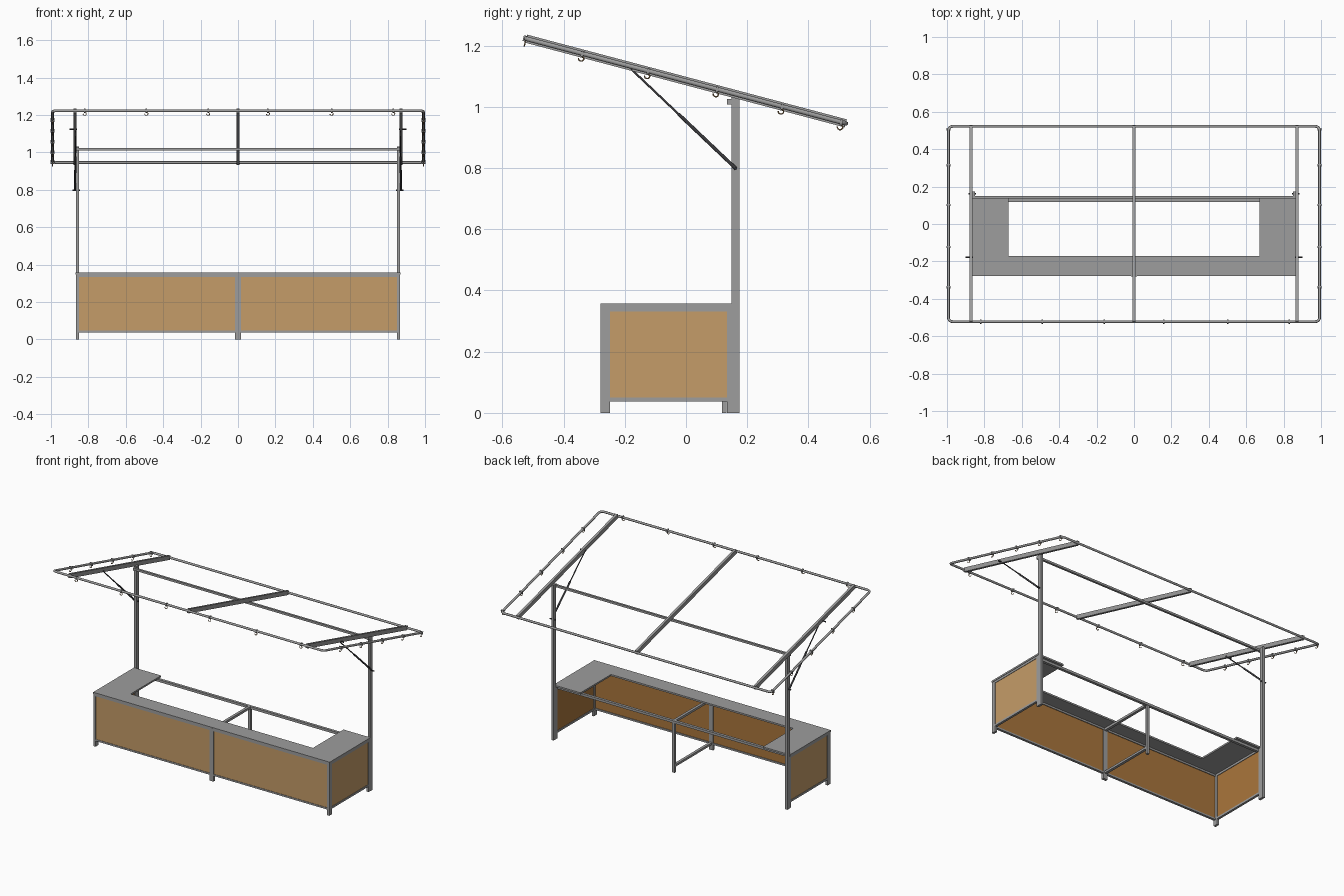
import bpy, bmesh, math
from mathutils import Matrix, Vector

if "Cube" in bpy.data.objects:
    bpy.data.objects.remove(bpy.data.objects["Cube"])


def material(name, rgb):
    m = bpy.data.materials.new(name)
    m.diffuse_color = (*rgb, 1)
    m.use_nodes = True
    m.node_tree.nodes["Principled BSDF"].inputs["Base Color"].default_value = m.diffuse_color
    return m


STEEL = material("grey steel", (0.34, 0.34, 0.34))
WOOD_OUT = material("light wood", (0.56, 0.335, 0.14))
WOOD_IN = material("dark wood", (0.40, 0.18, 0.045))
DARK = material("dark metal", (0.045, 0.045, 0.05))
BRASS = material("brown hook", (0.36, 0.22, 0.10))

# Roof plane: local coordinates tilted down toward the back
TILT = math.atan(0.265)
ROOF = Matrix.Translation((0, 0.0, 1.084)) @ Matrix.Rotation(-TILT, 4, 'X')


def finish(name, bm, mat):
    me = bpy.data.meshes.new(name)
    bm.to_mesh(me)
    bm.free()
    me.materials.append(mat)
    ob = bpy.data.objects.new(name, me)
    bpy.context.collection.objects.link(ob)
    return ob


def box(name, x, y, z, mat, matrix=Matrix()):
    """Box from (min, max) ranges along each axis."""
    size = [abs(r[1] - r[0]) for r in (x, y, z)]
    mid = [(r[0] + r[1]) / 2 for r in (x, y, z)]
    bm = bmesh.new()
    bmesh.ops.create_cube(bm, size=1, matrix=matrix @ Matrix.Translation(mid)
                          @ Matrix.Diagonal((*size, 1)))
    return finish(name, bm, mat)


def rod(name, a, b, r, mat, sides=12):
    a, b = Vector(a), Vector(b)
    d = b - a
    bm = bmesh.new()
    bmesh.ops.create_cone(bm, cap_ends=True, segments=sides, radius1=r, radius2=r, depth=d.length,
                          matrix=Matrix.Translation((a + b) / 2) @ d.to_track_quat('Z', 'Y').to_matrix().to_4x4())
    for f in bm.faces:
        f.smooth = len(f.verts) == 4
    return finish(name, bm, mat)


def tube(name, pts, r, mat, cyclic=False, matrix=Matrix()):
    """Round tube along a path, converted to a mesh."""
    cu = bpy.data.curves.new(name, 'CURVE')
    cu.dimensions = '3D'
    cu.bevel_depth = r
    cu.bevel_resolution = 2
    cu.use_fill_caps = True
    sp = cu.splines.new('POLY')
    sp.points.add(len(pts) - 1)
    for p, q in zip(sp.points, pts):
        p.co = (*(matrix @ Vector(q)), 1)
    sp.use_cyclic_u = cyclic
    cu.materials.append(mat)
    ob = bpy.data.objects.new(name, cu)
    bpy.context.collection.objects.link(ob)
    return ob


# Roof outer tube with rounded corners
HX, HY, R = 0.992, 0.54, 0.022
path = []
for cx, cy, start in ((1, 1, 0), (-1, 1, 90), (-1, -1, 180), (1, -1, 270)):
    for i in range(6):
        a = math.radians(start + 18 * i)
        path.append((cx * (HX - R) + R * math.cos(a), cy * (HY - R) + R * math.sin(a), 0))
tube("roof_outer_tube", path, 0.0075, STEEL, True, ROOF)

# Roof beams
for n, x in (("left", -0.872), ("middle", 0), ("right", 0.872)):
    box(f"roof_beam_{n}", (x - 0.008, x + 0.008), (-HY, HY), (-0.0135, 0.0135), STEEL, ROOF)


# Small hooks hanging under the roof tube
def hook(name, x, y, turn):
    m = ROOF @ Matrix.Translation((x, y, 0)) @ Matrix.Rotation(turn, 4, 'Z')
    box(name + "_clip", (-0.004, 0.004), (-0.010, 0.010), (-0.010, 0.009), STEEL, m)
    pts = [(0.009 * math.sin(math.radians(a)), 0, -0.017 + 0.008 * math.cos(math.radians(a)))
           for a in range(0, 271, 30)]
    tube(name, pts, 0.0022, BRASS, False, m)


for i, x in enumerate((-0.82, -0.49, -0.16, 0.16, 0.50, 0.83)):
    hook(f"front_hook_{i}", x, -HY, 0)
for s, n in ((-1, "left"), (1, "right")):
    for i, y in enumerate((-0.35, -0.127, 0.105, 0.325, 0.525)):
        hook(f"{n}_hook_{i}", s * HX, y, math.pi / 2)

# Side parts, mirrored left and right
for s, n in ((-1, "left"), (1, "right")):
    def X(a, b):
        return tuple(sorted((s * a, s * b)))
    # Tall post, rear leg and front leg
    box(f"{n}_tall_post", X(0.851, 0.867), (0.149, 0.174), (0, 1.032), STEEL)
    box(f"{n}_rear_leg", X(0.851, 0.866), (0.134, 0.150), (0, 0.346), STEEL)
    box(f"{n}_front_leg", X(0.851, 0.866), (-0.279, -0.249), (0, 0.346), STEEL)
    # Side rails
    box(f"{n}_top_rail", X(0.851, 0.866), (-0.249, 0.134), (0.332, 0.346), STEEL)
    box(f"{n}_bottom_rail", X(0.851, 0.866), (-0.249, 0.134), (0.037, 0.050), STEEL)
    # Side panel, light outside and dark inside
    box(f"{n}_panel_outer", X(0.859, 0.863), (-0.249, 0.134), (0.050, 0.332), WOOD_OUT)
    box(f"{n}_panel_inner", X(0.855, 0.859), (-0.249, 0.134), (0.050, 0.332), WOOD_IN)
    # Front panel half and its rails
    box(f"{n}_front_panel_outer", X(0.015, 0.852), (-0.275, -0.271), (0.047, 0.336), WOOD_OUT)
    box(f"{n}_front_panel_inner", X(0.015, 0.852), (-0.271, -0.267), (0.047, 0.336), WOOD_IN)
    box(f"{n}_front_top_rail", X(0.013, 0.852), (-0.278, -0.262), (0.334, 0.346), STEEL)
    box(f"{n}_front_bottom_rail", X(0.013, 0.852), (-0.278, -0.262), (0.037, 0.048), STEEL)
    # Roof strut with end pins
    low, high = (s * 0.872, 0.163, 0.798), (s * 0.866, -0.178, 1.122)
    mid = Vector(low).lerp(Vector(high), 0.55)
    rod(f"{n}_strut_body", low, mid, 0.0055, DARK)
    rod(f"{n}_strut_rod", mid, high, 0.0035, DARK)
    rod(f"{n}_strut_low_pin", (s * 0.845, 0.163, 0.798), (s * 0.885, 0.163, 0.798), 0.004, DARK)
    rod(f"{n}_strut_high_pin", (s * 0.860, -0.178, 1.124), (s * 0.902, -0.178, 1.124), 0.004, DARK)

# U-shaped counter top
bm = bmesh.new()
outline = [(-0.869, 0.150), (-0.869, -0.279), (0.869, -0.279), (0.869, 0.150),
           (0.67, 0.150), (0.67, -0.170), (-0.67, -0.170), (-0.67, 0.150)]
face = bm.faces.new([bm.verts.new((x, y, 0.346)) for x, y in outline])
ext = bmesh.ops.extrude_face_region(bm, geom=[face])
bmesh.ops.translate(bm, vec=(0, 0, 0.011), verts=[v for v in ext["geom"] if isinstance(v, bmesh.types.BMVert)])
bmesh.ops.recalc_face_normals(bm, faces=bm.faces)
finish("counter_top", bm, STEEL)

# Middle support frame
box("middle_front_leg", (-0.015, 0.015), (-0.280, -0.262), (0, 0.352), STEEL)
box("middle_rear_leg", (-0.009, 0.009), (0.117, 0.133), (0, 0.330), STEEL)
box("middle_top_rail", (-0.009, 0.009), (-0.262, 0.117), (0.330, 0.345), STEEL)
box("middle_bottom_rail", (-0.009, 0.009), (-0.262, 0.117), (0.037, 0.051), STEEL)

# Long back rail and upper crossbar
box("counter_back_rail", (-0.852, 0.852), (0.117, 0.135), (0.329, 0.345), STEEL)
box("upper_crossbar", (-0.852, 0.852), (0.136, 0.150), (1.010, 1.024), STEEL)
for s, n in ((-1, "left"), (1, "right")):
    box(f"{n}_crossbar_bracket", (s * 0.859 - 0.007, s * 0.859 + 0.007), (0.134, 0.150), (1.008, 1.026), STEEL)
